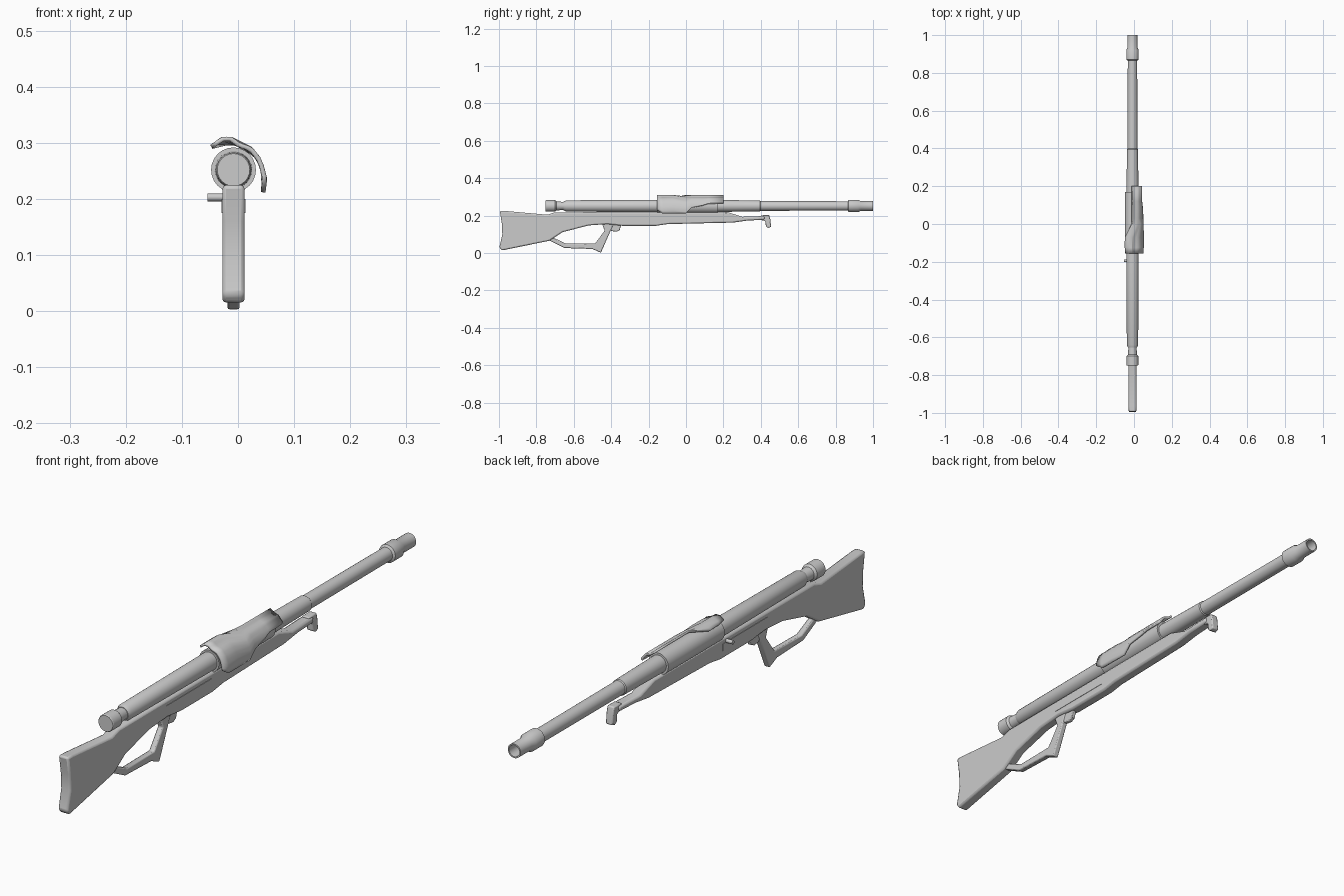
import bpy, bmesh, math
from mathutils import Vector

if "Cube" in bpy.data.objects:
    bpy.data.objects.remove(bpy.data.objects["Cube"], do_unlink=True)

CX, AXIS_Z = -0.008, 0.252

grey = bpy.data.materials.new("plain grey")
grey.use_nodes = True
COLOUR = (0.6, 0.6, 0.6, 1)
grey.diffuse_color = COLOUR
grey.node_tree.nodes["Principled BSDF"].inputs["Base Color"].default_value = COLOUR


def finish(name, bm, bevel=0, solid=0):
    """Turn a bmesh into a shaded object with optional modifiers."""
    bmesh.ops.remove_doubles(bm, verts=bm.verts, dist=1e-5)
    bmesh.ops.recalc_face_normals(bm, faces=bm.faces)
    mesh = bpy.data.meshes.new(name)
    bm.to_mesh(mesh)
    bm.free()
    mesh.materials.append(grey)
    ob = bpy.data.objects.new(name, mesh)
    bpy.context.collection.objects.link(ob)
    if solid:
        mod = ob.modifiers.new("thickness", "SOLIDIFY")
        mod.thickness, mod.offset = solid, 0
    if bevel:
        mod = ob.modifiers.new("rounded edges", "BEVEL")
        mod.width, mod.segments, mod.limit_method = bevel, 2, "ANGLE"
        mod.angle_limit = math.radians(50)
    bpy.ops.object.select_all(action="DESELECT")
    ob.select_set(True)
    bpy.context.view_layer.objects.active = ob
    bpy.ops.object.shade_smooth_by_angle(angle=math.radians(32))
    return ob


def slab(name, outline, half, bevel=0.0, x=CX):
    """Extrude a (y, z) outline sideways."""
    bm = bmesh.new()
    face = bm.faces.new([bm.verts.new((x - half, y, z)) for y, z in outline])
    new = bmesh.ops.extrude_face_region(bm, geom=[face])["geom"]
    bmesh.ops.translate(bm, vec=(2 * half, 0, 0),
                        verts=[v for v in new if isinstance(v, bmesh.types.BMVert)])
    return finish(name, bm, bevel)


def lathe(name, profile, steps=24):
    """Spin a (y, radius) profile about the bore axis."""
    bm = bmesh.new()
    verts = [bm.verts.new((CX, y, AXIS_Z + r)) for y, r in profile]
    edges = [bm.edges.new(pair) for pair in zip(verts, verts[1:])]
    bmesh.ops.spin(bm, geom=verts + edges, cent=(CX, 0, AXIS_Z), axis=(0, 1, 0),
                   angle=math.tau, steps=steps)
    return finish(name, bm)


# Stock and fore-end
slab("stock", [
    (-0.995, 0.225), (-0.965, 0.225), (-0.74, 0.205), (-0.70, 0.218),
    (0.22, 0.22), (0.30, 0.194), (0.42, 0.198), (0.42, 0.178),
    (0.33, 0.174), (0.25, 0.163), (-0.10, 0.155), (-0.16, 0.146),
    (-0.34, 0.146), (-0.42, 0.155), (-0.52, 0.148), (-0.66, 0.112),
    (-0.73, 0.066), (-0.985, 0.014), (-0.998, 0.03), (-0.982, 0.10),
    (-0.985, 0.16)], 0.02, 0.007)

# Hooked tab under the muzzle end of the fore-end
slab("front_hook", [
    (0.40, 0.202), (0.445, 0.203), (0.45, 0.185), (0.455, 0.14),
    (0.44, 0.135), (0.427, 0.142), (0.425, 0.17), (0.40, 0.178)], 0.014, 0.004)

# Lever-shaped guard and trigger
slab("trigger_guard", [
    (-0.745, 0.075), (-0.65, 0.027), (-0.50, 0.022), (-0.455, 0.002),
    (-0.405, 0.115), (-0.385, 0.16), (-0.45, 0.16), (-0.435, 0.12),
    (-0.485, 0.052), (-0.64, 0.05), (-0.715, 0.085)], 0.011, 0.004)
slab("trigger", [
    (-0.41, 0.155), (-0.345, 0.155), (-0.355, 0.122), (-0.372, 0.114),
    (-0.40, 0.118)], 0.008, 0.003)

# Raised panels on both sides of the receiver
for side, sign in (("left", 1), ("right", -1)):
    slab(side + "_side_panel", [(-0.43, 0.175), (-0.17, 0.175), (-0.17, 0.2),
                                (-0.43, 0.2)], 0.001, x=CX + sign * 0.0205)

# Round parts along the bore
lathe("rear_knob", [
    (-0.75, 0), (-0.75, 0.029), (-0.747, 0.031), (-0.70, 0.031),
    (-0.692, 0.024), (-0.66, 0.022), (-0.64, 0.022)])
lathe("receiver_tube", [
    (-0.655, 0), (-0.655, 0.024), (-0.64, 0.030), (-0.16, 0.033),
    (0.17, 0.032), (0.395, 0.029), (0.40, 0.025), (0.40, 0)])
lathe("sleeve", [(-0.155, 0.03), (-0.155, 0.04), (0.17, 0.04), (0.17, 0.03)])
lathe("barrel", [
    (0.39, 0.026), (0.865, 0.025), (0.87, 0.033), (0.92, 0.033),
    (0.935, 0.026), (1.0, 0.026), (1.0, 0.021), (0.94, 0.02), (0.94, 0)])

# Curved cover wrapped over the sleeve, trimmed differently along its length
SECTION = [Vector(p) for p in (
    (-0.047, 0.293), (-0.028, 0.307), (-0.012, 0.307), (0.002, 0.296),
    (0.022, 0.290), (0.036, 0.273), (0.042, 0.259), (0.048, 0.236),
    (0.045, 0.212))]
TRIMS = [(-0.155, 0.2, 7.2), (-0.125, 0, 8), (-0.07, 0, 8), (0, 2, 8),
         (0.03, 2, 6.7), (0.09, 2, 6.2), (0.12, 2, 5.6), (0.2, 2, 5.5)]


def section_point(s):
    i = min(int(s), len(SECTION) - 2)
    return SECTION[i].lerp(SECTION[i + 1], s - i)


bm = bmesh.new()
COLS = 16
rows = []
for y, start, end in TRIMS:
    pts = [section_point(start + (end - start) * k / COLS) for k in range(COLS + 1)]
    rows.append([bm.verts.new((p.x, y, p.y)) for p in pts])
for a, b in zip(rows, rows[1:]):
    for k in range(COLS):
        bm.faces.new((a[k], a[k + 1], b[k + 1], b[k]))
finish("curved_cover", bm, solid=0.008)

# Small side handle
bm = bmesh.new()
bmesh.ops.create_cone(bm, cap_ends=True, segments=12, radius1=0.007, radius2=0.007,
                      depth=0.04)
for v in bm.verts:
    v.co = (v.co.z - 0.034, v.co.x - 0.195, v.co.y + 0.203)
finish("side_handle", bm)
